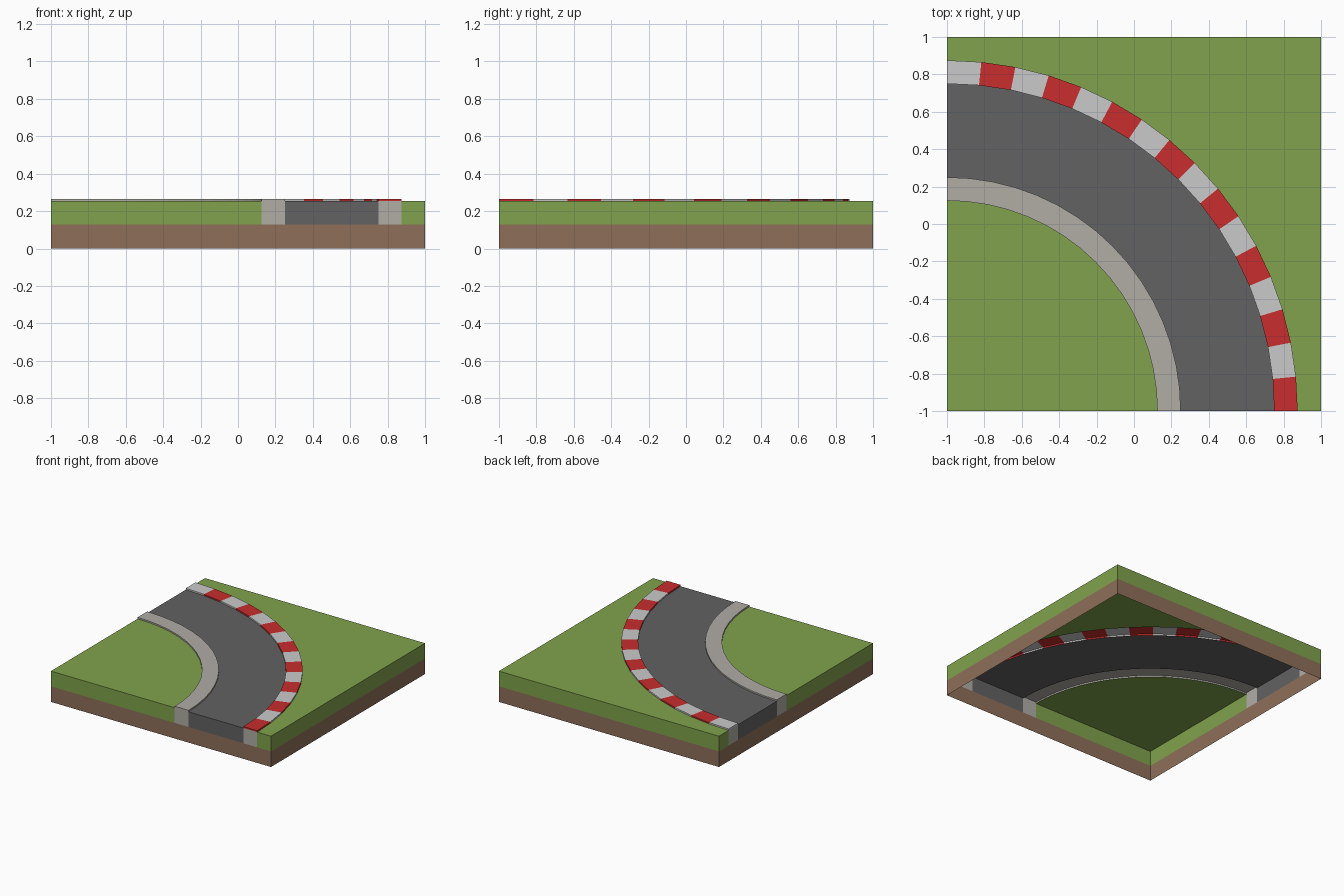
import bpy, bmesh, math

if "Cube" in bpy.data.objects:
    bpy.data.objects.remove(bpy.data.objects["Cube"])

N = 16                      # arc segments = number of kerb stripes
Z_SOIL, Z_TOP, Z_KERB = 0.128, 0.253, 0.265
R = [0.0, 1.125, 1.25, 1.75, 1.875]


def lin(c):
    c /= 255
    return c / 12.92 if c <= 0.04045 else ((c + 0.055) / 1.055) ** 2.4


def material(name, rgb):
    m = bpy.data.materials.new(name)
    m.diffuse_color = (*[lin(c) for c in rgb], 1)
    m.use_nodes = True
    m.node_tree.nodes["Principled BSDF"].inputs["Base Color"].default_value = m.diffuse_color
    return m


GRASS = material("grass green", (128, 162, 76))
SOIL = material("soil brown", (143, 111, 89))
ASPHALT = material("asphalt grey", (98, 98, 98))
STONE = material("stone grey", (177, 173, 166))
RED = material("kerb red", (200, 45, 45))
WHITE = material("kerb white", (202, 202, 202))


def build(name, faces, mats):
    """Make an object from (points, material index) faces."""
    bm = bmesh.new()
    for pts, mi in faces:
        f = bm.faces.new([bm.verts.new(p) for p in pts])
        f.material_index = mi
    bmesh.ops.remove_doubles(bm, verts=bm.verts, dist=1e-5)
    me = bpy.data.meshes.new(name)
    bm.to_mesh(me)
    bm.free()
    for m in mats:
        me.materials.append(m)
    ob = bpy.data.objects.new(name, me)
    bpy.context.collection.objects.link(ob)


def at(r, i, z):
    """Point on arc step i around the corner (-1, -1); r None = tile edge."""
    a = math.pi / 2 * i / N
    c, s = math.cos(a), math.sin(a)
    if r is None:
        r = 2 / max(c, s)
    return (-1 + r * c, -1 + r * s, z)


def band(r0, r1, z, rule=lambda i: 0):
    """Flat surface between two radii."""
    out = []
    for i in range(N):
        pts = [at(r0, i, z), at(r1, i, z), at(r1, i + 1, z), at(r0, i + 1, z)]
        out.append((pts[1:] if r0 == 0 else pts, rule(i)))
        if r0 == 0:
            out[-1] = ([pts[0], pts[1], pts[2]], rule(i))
    return out


def ends(r0, r1, z0, z1, first=0, last=0):
    """Vertical end faces on the front and left tile edges."""
    f = [at(r0, 0, z0), at(r1, 0, z0), at(r1, 0, z1), at(r0, 0, z1)]
    b = [at(r1, N, z0), at(r0, N, z0), at(r0, N, z1), at(r1, N, z1)]
    return [(f, first), (b, last)]


def steps(r0, r1, rule=lambda i: 0):
    """Raised kerb sides, facing inward and outward."""
    out = []
    for i in range(N):
        out.append(([at(r1, i, Z_TOP), at(r1, i + 1, Z_TOP),
                     at(r1, i + 1, Z_KERB), at(r1, i, Z_KERB)], rule(i)))
        out.append(([at(r0, i + 1, Z_TOP), at(r0, i, Z_TOP),
                     at(r0, i, Z_KERB), at(r0, i + 1, Z_KERB)], rule(i)))
    return out


def walls(corners, z0, z1):
    return [([(*a, z0), (*b, z0), (*b, z1), (*a, z1)], 0)
            for a, b in zip(corners, corners[1:])]


# soil skirt, open underneath
square = [(-1, -1), (1, -1), (1, 1), (-1, 1), (-1, -1)]
build("soil_skirt", walls(square, 0, Z_SOIL), [SOIL])

# grass inside and outside the bend
build("inner_grass", band(R[0], R[1], Z_TOP) + ends(R[0], R[1], Z_SOIL, Z_TOP), [GRASS])
build("outer_grass", band(R[4], None, Z_TOP) + ends(R[4], None, Z_SOIL, Z_TOP)
      + walls(square[1:4], Z_SOIL, Z_TOP), [GRASS])

# road
build("road", band(R[2], R[3], Z_TOP) + ends(R[2], R[3], Z_SOIL, Z_TOP), [ASPHALT])

# plain inner kerb
build("inner_kerb", band(R[1], R[2], Z_KERB) + steps(R[1], R[2])
      + ends(R[1], R[2], Z_SOIL, Z_KERB), [STONE])

# striped outer kerb with stone ends
stripe = lambda i: 1 + i % 2
build("outer_kerb", band(R[3], R[4], Z_KERB, stripe) + steps(R[3], R[4], stripe)
      + ends(R[3], R[4], Z_SOIL, Z_TOP)
      + ends(R[3], R[4], Z_TOP, Z_KERB, stripe(0), stripe(N - 1)), [STONE, RED, WHITE])
